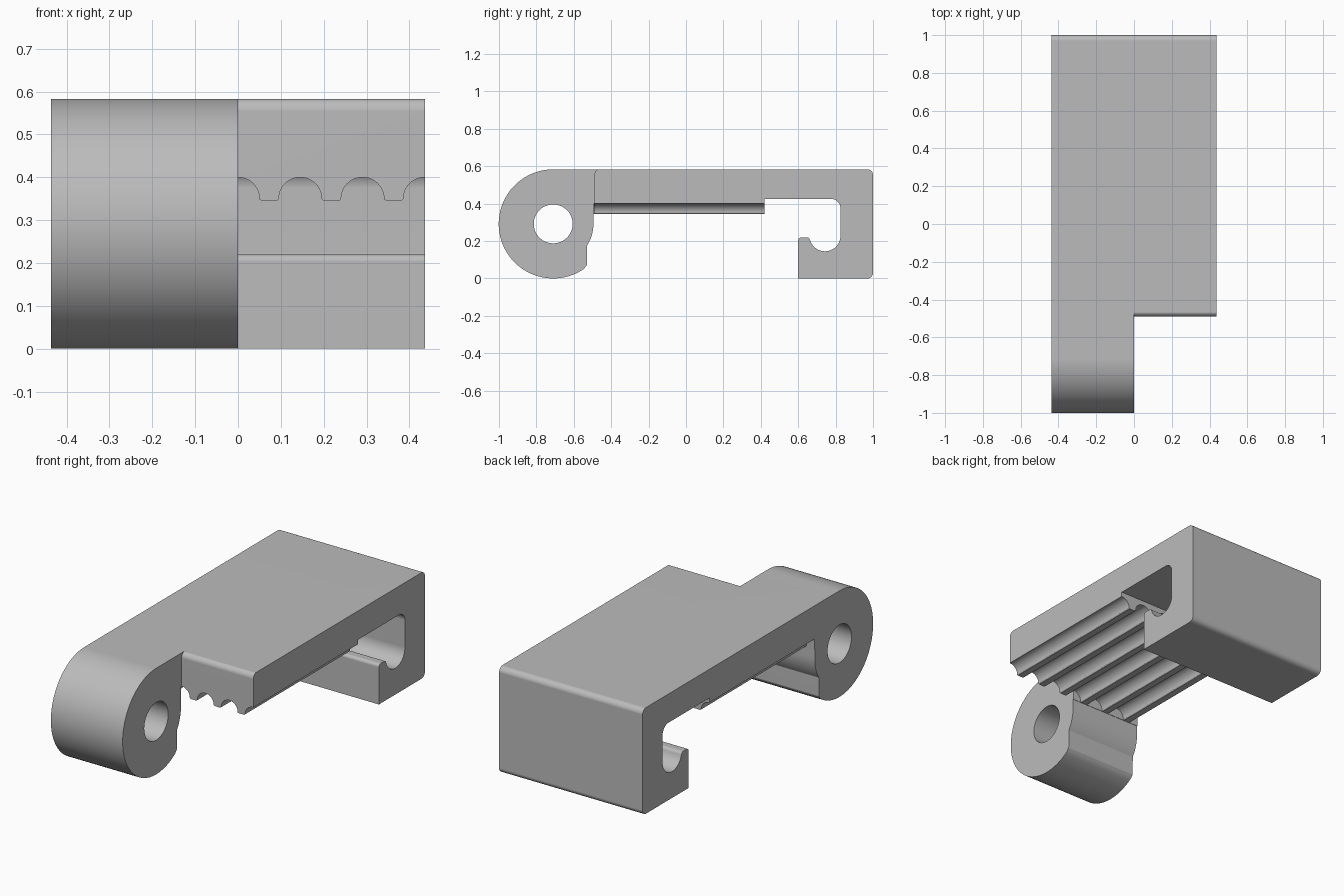
import bpy, bmesh
from math import cos, sin, radians
from mathutils import Vector

cube = bpy.data.objects.get("Cube")
if cube:
    bpy.data.objects.remove(cube, do_unlink=True)

HALF_WIDTH = 0.436
HEIGHT = 0.583
RIB_BOTTOM = 0.345
PIVOT = (-0.71, HEIGHT / 2)
BARREL_R = HEIGHT / 2


def arc(centre, radius, start, end, steps=8):
    angles = [radians(start + (end - start) * i / steps) for i in range(steps + 1)]
    return [(centre[0] + radius * cos(a), centre[1] + radius * sin(a)) for a in angles]


def prism(name, outline, axis, low, high):
    """Extrude an outline along x (points are y, z) or along y (points are x, z)."""
    def place(p, d):
        return (d, p[0], p[1]) if axis == "x" else (p[0], d, p[1])
    bm = bmesh.new()
    face = bm.faces.new([bm.verts.new(place(p, low)) for p in outline])
    moved = bmesh.ops.extrude_face_region(bm, geom=[face])["geom"]
    offset = Vector(place((0, 0), high - low))
    bmesh.ops.translate(bm, vec=offset,
                        verts=[v for v in moved if isinstance(v, bmesh.types.BMVert)])
    bmesh.ops.recalc_face_normals(bm, faces=bm.faces)
    mesh = bpy.data.meshes.new(name)
    bm.to_mesh(mesh)
    bm.free()
    obj = bpy.data.objects.new(name, mesh)
    bpy.context.collection.objects.link(obj)
    return obj


def cut(target, cutter):
    cutter.hide_render = True
    mod = target.modifiers.new("cut", "BOOLEAN")
    mod.operation, mod.solver, mod.object = "DIFFERENCE", "EXACT", cutter
    bpy.context.view_layer.objects.active = target
    bpy.ops.object.modifier_apply(modifier=mod.name)
    bpy.data.objects.remove(cutter, do_unlink=True)


# Side profile: pivot barrel, ribbed underside, slot, hook and rounded back
outline = arc(PIVOT, BARREL_R, 90, 305, 56)
outline += arc((-0.545, 0.075), 0.015, -60, 0, 5)
outline += arc(PIVOT, 0.215, -33, 0, 10)
outline += [(-0.495, RIB_BOTTOM), (0.42, RIB_BOTTOM), (0.42, 0.425)]
outline += arc((0.776, 0.375), 0.05, 90, 0)
outline += arc((0.743, 0.228), 0.083, 0, -164, 24)
outline += arc((0.644, 0.2), 0.02, 16, 90)
outline += arc((0.617, 0.203), 0.017, 90, 180)
outline += [(0.6, 0)]
outline += arc((0.97, 0.03), 0.03, -90, 0)
outline += arc((0.97, HEIGHT - 0.03), 0.03, 0, 90)
clip = prism("hinged_clip", outline, "x", -HALF_WIDTH, HALF_WIDTH)

# Remove the left half of the barrel, leaving a rounded front edge
notch = [(-2, -1), (-0.49, -1)]
notch += arc((-0.46, HEIGHT - 0.029), 0.03, 180, 90)
notch += [(-0.46, 1), (-2, 1)]
cut(clip, prism("notch_cutter", notch, "x", 0, 1))

# Pivot hole
cut(clip, prism("hole_cutter", arc(PIVOT, 0.104, 0, 352.5, 47), "x", -1, 1))

# Round grooves along the underside, with eased lower lips
for i in range(-3, 4):
    x = i * HALF_WIDTH / 3
    groove = arc((x, 0.35), 0.05, 0, 180, 24)
    groove += [(x - 0.051, 0.348), (x - 0.055, RIB_BOTTOM), (x - 0.055, 0.32),
               (x + 0.055, 0.32), (x + 0.055, RIB_BOTTOM), (x + 0.051, 0.348)]
    cut(clip, prism("groove_cutter", groove, "y", -0.493, 0.5))

# Grey plastic
grey = bpy.data.materials.new("grey_plastic")
grey.use_nodes = True
colour = (0.5, 0.5, 0.5, 1)
grey.diffuse_color = colour
grey.node_tree.nodes["Principled BSDF"].inputs["Base Color"].default_value = colour
clip.data.materials.clear()
clip.data.materials.append(grey)

# Smooth rounded surfaces, crisp corners
bpy.ops.object.select_all(action="DESELECT")
clip.select_set(True)
bpy.context.view_layer.objects.active = clip
bpy.ops.object.shade_smooth_by_angle(angle=radians(30))
weighted = clip.modifiers.new("even_shading", "WEIGHTED_NORMAL")
weighted.keep_sharp = True
